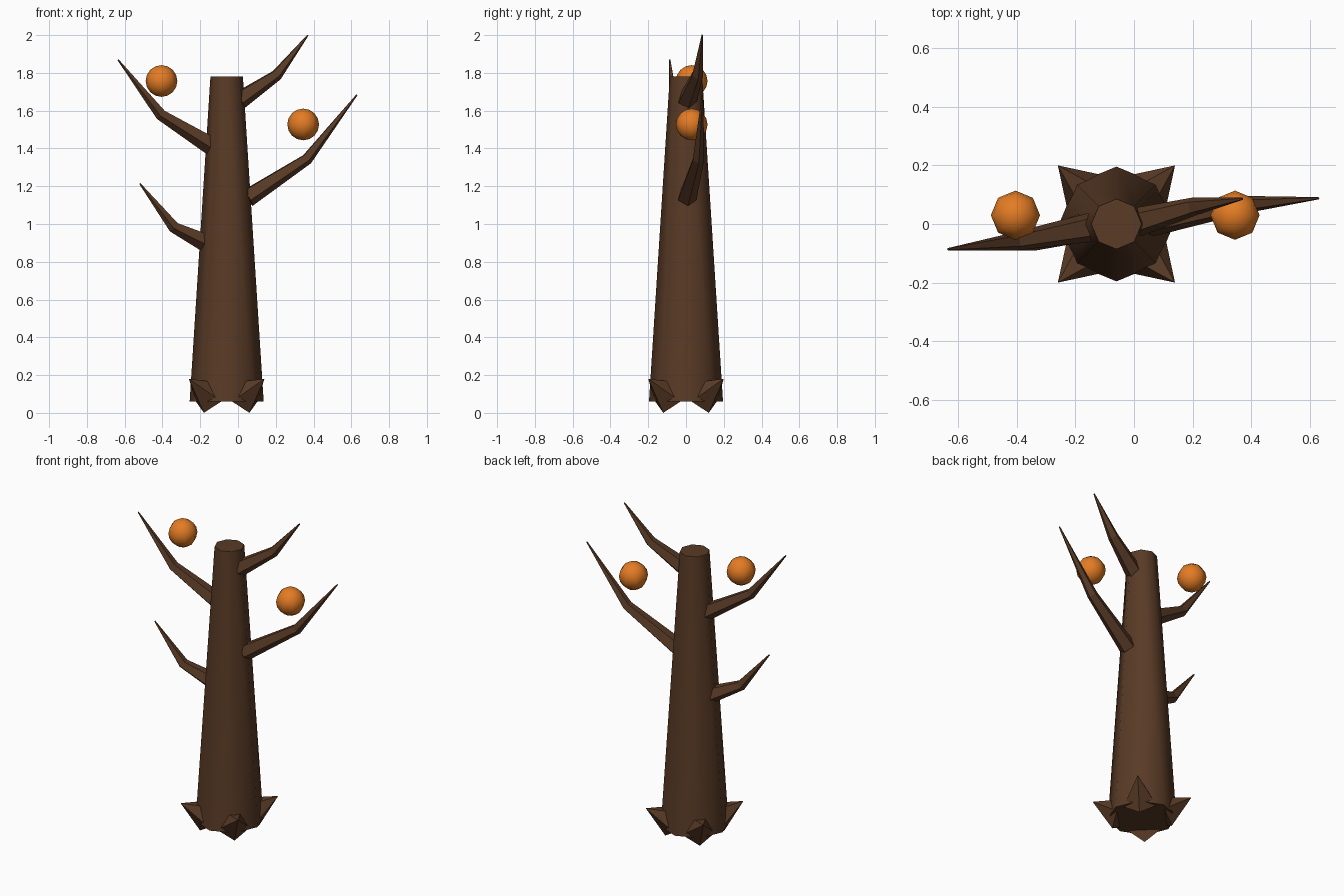
import bpy, bmesh, math
from mathutils import Vector

cube = bpy.data.objects.get("Cube")
if cube:
    bpy.data.objects.remove(cube)


def material(name, color):
    mat = bpy.data.materials.new(name)
    mat.use_nodes = True
    mat.diffuse_color = (*color, 1)
    mat.node_tree.nodes["Principled BSDF"].inputs["Base Color"].default_value = (*color, 1)
    return mat


BARK = material("dark brown bark", (0.1, 0.043, 0.019))
FRUIT = material("orange fruit", (0.77, 0.2, 0.018))


def add_object(name, bm, mat, smooth_angle=None):
    bmesh.ops.recalc_face_normals(bm, faces=bm.faces[:])
    mesh = bpy.data.meshes.new(name)
    bm.to_mesh(mesh)
    bm.free()
    mesh.materials.append(mat)
    obj = bpy.data.objects.new(name, mesh)
    bpy.context.collection.objects.link(obj)
    if smooth_angle:
        bpy.ops.object.select_all(action='DESELECT')
        obj.select_set(True)
        bpy.context.view_layer.objects.active = obj
        bpy.ops.object.shade_smooth_by_angle(angle=math.radians(smooth_angle))
    return obj


def tapered_tube(name, points, radii, sides, mat, smooth_angle=None):
    """Loft polygon rings along a path; the first corner of each ring points down."""
    bm = bmesh.new()
    pts = [Vector(p) for p in points]
    rings = []
    for i, (p, r) in enumerate(zip(pts, radii)):
        axis = (pts[min(i + 1, len(pts) - 1)] - pts[max(i - 1, 0)]).normalized()
        helper = Vector((0, 0, 1)) if abs(axis.z) < 0.99 else Vector((0, 1, 0))
        side = axis.cross(helper).normalized()
        down = axis.cross(side)
        turns = [2 * math.pi * k / sides for k in range(sides)]
        rings.append([bm.verts.new(p + r * (math.cos(a) * down + math.sin(a) * side))
                      for a in turns])
    for low, high in zip(rings, rings[1:]):
        for k in range(sides):
            n = (k + 1) % sides
            bm.faces.new((low[k], low[n], high[n], high[k]))
    bm.faces.new(rings[0])
    bm.faces.new(rings[-1])
    return add_object(name, bm, mat, smooth_angle)


# Trunk
TRUNK_X = -0.06
tapered_tube("trunk", [(TRUNK_X, 0, 0.06), (TRUNK_X, 0, 1.78)], [0.196, 0.086], 8, BARK, 50)

# Thorny roots around the foot
for sx, side in ((1, "left"), (-1, "right")):
    for sy, end in ((-1, "front"), (1, "back")):
        path = [(TRUNK_X + sx * d, sy * d, z) for d, z in ((0.085, 0.087), (0.199, 0.18))]
        tapered_tube(f"{end}_{side}_root", path, [0.1, 0.001], 5, BARK)

# Bent branches: base, elbow, tip
branches = {
    "lower_left_branch": [(0.05, 0.005, 1.14), (0.365, 0.065, 1.345), (0.63, 0.088, 1.685)],
    "upper_left_branch": [(0.005, 0.005, 1.655), (0.205, 0.06, 1.79), (0.37, 0.086, 2.0)],
    "upper_right_branch": [(-0.14, -0.01, 1.415), (-0.408, -0.06, 1.58), (-0.635, -0.086, 1.87)],
    "lower_right_branch": [(-0.165, -0.01, 0.9), (-0.34, -0.06, 0.985), (-0.52, -0.086, 1.215)],
}
for name, path in branches.items():
    tapered_tube(name, path, [0.052, 0.032, 0.004], 5, BARK)

# Round fruits
for name, spot in (("right_fruit", (-0.405, 0.03, 1.757)), ("left_fruit", (0.345, 0.03, 1.527))):
    bm = bmesh.new()
    bmesh.ops.create_uvsphere(bm, u_segments=8, v_segments=8, radius=0.084)
    bmesh.ops.translate(bm, verts=bm.verts[:], vec=spot)
    add_object(name, bm, FRUIT, 50)
